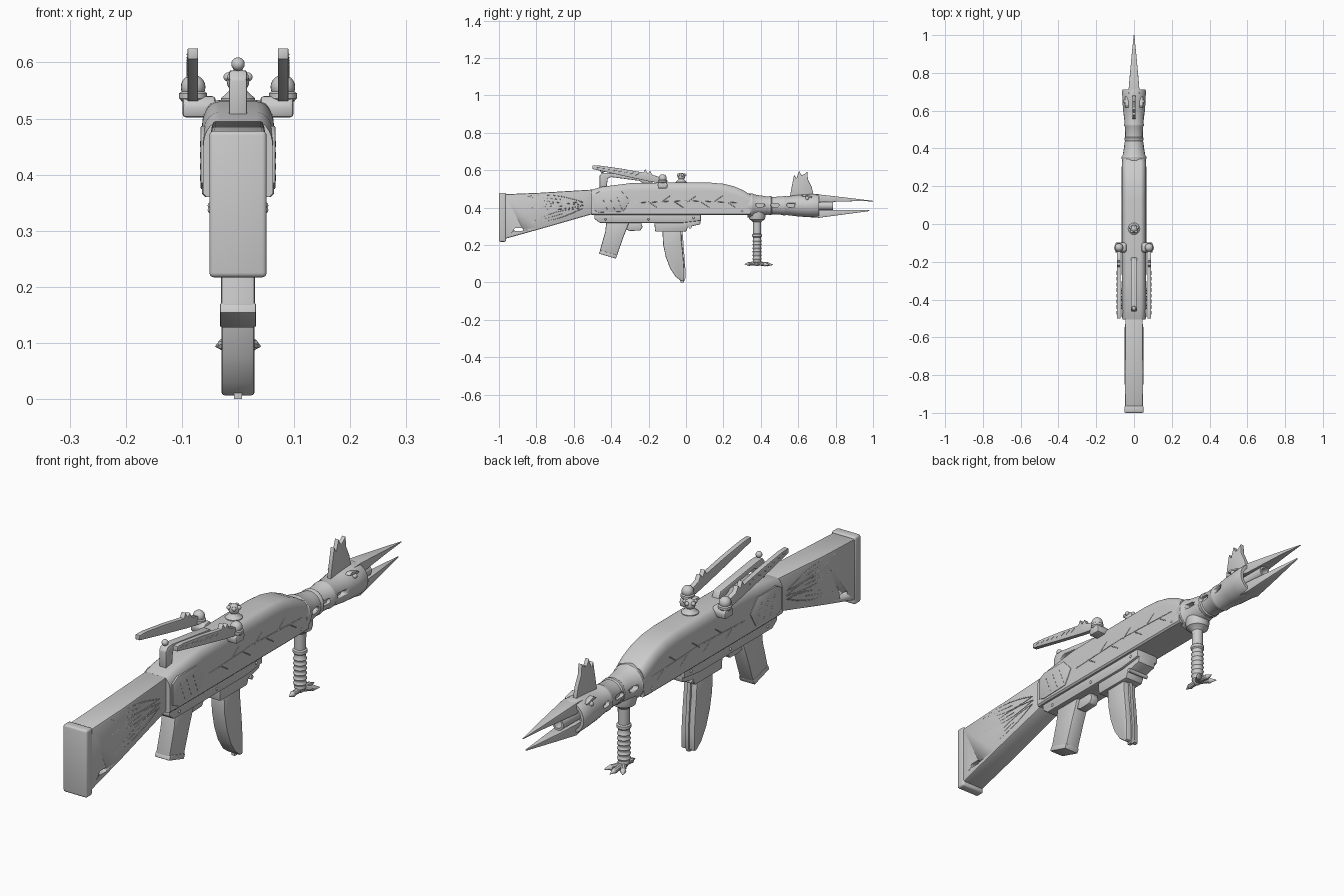
import bpy, bmesh, math
from mathutils import Vector

def finish(name, bm, bevel=0.0, segs=2):
    bmesh.ops.recalc_face_normals(bm, faces=bm.faces)
    if bevel:
        edges = [e for e in bm.edges if len(e.link_faces) == 2 and e.calc_face_angle() > 0.6]
        bmesh.ops.bevel(bm, geom=edges, offset=bevel, segments=segs, profile=0.5,
                        affect='EDGES', clamp_overlap=True)
    me = bpy.data.meshes.new(name)
    bm.to_mesh(me)
    bm.free()
    for p in me.polygons:
        p.use_smooth = True
    me.set_sharp_from_angle(angle=math.radians(32))
    ob = bpy.data.objects.new(name, me)
    bpy.context.collection.objects.link(ob)
    return ob

def loft(name, rings, bevel=0.0, segs=2):
    """Skin closed rings of equal point count and cap both ends."""
    bm = bmesh.new()
    vs = [[bm.verts.new(p) for p in r] for r in rings]
    n = len(rings[0])
    for a, b in zip(vs, vs[1:]):
        for i in range(n):
            bm.faces.new((a[i], a[(i + 1) % n], b[(i + 1) % n], b[i]))
    bm.faces.new(vs[0])
    bm.faces.new(vs[-1])
    return finish(name, bm, bevel, segs)

def prism(name, pts, x0, x1, bevel=0.0):
    """Side profile (y, z) extruded across x."""
    return loft(name, [[(x, y, z) for y, z in pts] for x in (x0, x1)], bevel)

def wedge(name, secs, bevel=0.0, segs=2):
    """Rectangular sections (y, z low, z high, half width) along y."""
    return loft(name, [[(-w, y, a), (w, y, a), (w, y, b), (-w, y, b)]
                       for y, a, b, w in secs], bevel, segs)

def lathe(name, base, axis, prof, n=28):
    """Profile (distance along axis, radius) turned around axis."""
    base, axis = Vector(base), Vector(axis).normalized()
    u = axis.orthogonal().normalized()
    v = axis.cross(u)
    t = [2 * math.pi * i / n for i in range(n)]
    return loft(name, [[base + axis * d + (u * math.cos(k) + v * math.sin(k)) * r for k in t]
                       for d, r in prof])

def ball(name, c, r):
    bm = bmesh.new()
    bmesh.ops.create_uvsphere(bm, u_segments=20, v_segments=12, radius=r)
    bmesh.ops.translate(bm, verts=bm.verts, vec=c)
    return finish(name, bm)

def line(name, pts, r=0.0016):
    cu = bpy.data.curves.new(name, 'CURVE')
    cu.dimensions = '3D'
    cu.bevel_depth, cu.bevel_resolution = r, 0
    sp = cu.splines.new('POLY')
    sp.points.add(len(pts) - 1)
    for p, co in zip(sp.points, pts):
        p.co = (*co, 1)
    ob = bpy.data.objects.new(name, cu)
    bpy.context.collection.objects.link(ob)

def slot(target, y, z, ly, lz, x0, x1):
    """Cut a rounded slot through the side of a part."""
    pts = []
    for i in range(16):
        t = 2 * math.pi * (i + 0.5) / 16
        pts.append((y + math.copysign(ly - lz, math.cos(t)) + lz * math.cos(t), z + lz * math.sin(t)))
    c = prism("slot_cutter", pts, x0, x1)
    c.hide_render = True
    c.hide_set(True)
    m = target.modifiers.new("slot", 'BOOLEAN')
    m.operation, m.object, m.solver = 'DIFFERENCE', c, 'EXACT'

# stock and butt plate
stock = wedge("stock", [(-0.97, .232, .471, .048), (-0.78, .285, .479, .049),
                        (-0.50, .365, .496, .046)], .007)
slot(stock, -.895, .282, .024, .008, -.1, .1)
wedge("butt_plate", [(-1.0, .217, .478, .051), (-.962, .217, .478, .051)], .008, 3)

# receiver with rounded shoulders
rings = []
for y, top, w in ((-.505, .495, .062), (-.45, .511, .064), (-.3, .530, .064), (-.1, .533, .064),
                  (.13, .533, .064), (.2, .527, .064), (.26, .512, .064), (.31, .490, .064),
                  (.345, .468, .062)):
    arc = [(w - .03 + .03 * math.cos(a), top - .045 + .045 * math.sin(a))
           for a in [math.pi / 2 * i / 7 for i in range(8)]]
    half = [(w - .006, .36), (w, .366)] + arc
    rings.append([(x, y, z) for x, z in half] + [(-x, y, z) for x, z in reversed(half)])
loft("receiver", rings)

# lower receiver, magazine well, trigger guard
prism("lower_receiver", [(-.49, .365), (-.49, .34), (-.46, .318), (-.02, .318), (.08, .33), (.08, .365)],
      -.05, .05, .005)
prism("magazine_well", [(-.17, .33), (-.165, .272), (.0, .272), (.01, .295), (.075, .31), (.08, .335)],
      -.04, .04, .004)
prism("trigger_guard", [(-.335, .32), (-.325, .285), (-.30, .275), (-.245, .277), (-.232, .295), (-.24, .32)],
      -.018, .018, .004)
lathe("release_pin", (-.045, .022, .295), (1, 0, 0), [(0, .008), (.09, .008)], 14)

# curved magazine with a front rib
prism("magazine", [(-.127, .29), (-.122, .20), (-.108, .135), (-.085, .075), (-.055, .03), (-.024, .006),
                   (-.01, .008), (-.010, .07), (-.016, .15), (-.024, .22), (-.027, .29)], -.029, .029, .005)
prism("magazine_rib", [(-.04, .28), (-.03, .15), (-.03, .0), (-.012, .0), (-.004, .02), (-.004, .08),
                       (-.010, .16), (-.019, .28)], -.007, .007)

# pistol grip
prism("pistol_grip", [(-.425, .33), (-.432, .27), (-.462, .165), (-.372, .135), (-.335, .24), (-.30, .33)],
      -.030, .030, .006)
prism("grip_cap", [(-.458, .172), (-.466, .154), (-.376, .127), (-.367, .145)], -.032, .032, .003)

# barrel, muzzle and bore
barrel = lathe("barrel", (0, 0, .41), (0, 1, 0),
               [(.33, .064), (.355, .066), (.365, .060), (.41, .053), (.44, .048), (.445, .051), (.455, .051),
                (.46, .047), (.515, .049), (.52, .052), (.53, .052), (.535, .05), (.60, .058), (.66, .062),
                (.705, .063), (.712, .060), (.712, .048), (.67, .044)], 36)
for y in (.395, .475, .56):
    slot(barrel, y, .413, .022, .010, .035, .1)
    slot(barrel, y, .413, .022, .010, -.1, -.035)
lathe("bore", (0, 0, .41), (0, 1, 0), [(.66, .024), (.785, .024), (.785, .016), (.72, .016)])

# beak blades and nostril ridge
wedge("upper_beak", [(.66, .44, .466, .026), (.71, .428, .470, .029), (.80, .431, .460, .021),
                     (.90, .434, .448, .012), (1.0, .4335, .436, .0015)], .002)
wedge("lower_beak", [(.66, .352, .385, .024), (.71, .345, .388, .028), (.80, .357, .386, .020),
                     (.98, .381, .386, .0015)], .002)
for s in (1, -1):
    ball("eye", (s * .046, .648, .449), .010)
    prism("eye_brow", [(.615, .462), (.67, .452), (.675, .458), (.63, .470)], s * .028, s * .048, .001)

# crest front sight
prism("crest", [(.555, .455), (.567, .52), (.578, .575), (.59, .555), (.605, .597), (.618, .572), (.632, .578),
                (.648, .592), (.652, .55), (.672, .51), (.685, .455)], -.008, .008, .002)

# leg fore grip with scaly ribs and clawed foot
prof = [(.10, .015), (.108, .022)]
for i in range(6):
    z = .118 + i * .019
    prof += [(z, .021), (z + .008, .025), (z + .015, .021)]
prof += [(.24, .021), (.245, .026), (.256, .026), (.26, .021), (.322, .022), (.33, .030), (.337, .042),
         (.355, .046), (.375, .046)]
lathe("leg", (0, .38, 0), (0, 0, 1), prof)
ball("ankle", (0, .38, .104), .017)
for q in ((0, .466, .094), (.040, .445, .094), (-.040, .445, .094), (0, .312, .097)):
    a, b = Vector((0, .38, .102)), Vector(q)
    length = (b - a).length
    lathe("toe", a, b - a, [(0, .012), (length * .55, .010), (length * .65, .0115), (length * .75, .008),
                            (length, .001)], 10)

# carry handle with rear sight bead
prism("carry_handle", [(-.462, .505), (-.462, .570), (-.45, .585), (-.42, .586), (-.19, .555), (-.175, .525),
                       (-.22, .525), (-.25, .543), (-.40, .563), (-.418, .555), (-.425, .505)], -.016, .016, .004)
ball("rear_bead", (0, -.447, .597), .012)

# middle sight: collar, bead, side knobs
lathe("sight_collar", (0, -.025, 0), (0, 0, 1),
      [(.525, .030), (.536, .031), (.541, .025), (.552, .014), (.56, .012)])
ball("sight_bead", (0, -.025, .566), .020)
for i in range(5):
    a = math.pi / 2 + i * math.tau / 5
    ball("sight_knob", (.019 * math.cos(a), -.025 + .019 * math.sin(a), .574), .008)

for s in (1, -1):
    # folded wing on a ball joint
    prism("wing_bracket", [(-.15, .502), (-.152, .525), (-.14, .54), (-.11, .54), (-.098, .525), (-.10, .502)],
          s * .04, s * .099, .006)
    lathe("joint_ring", (s * .08, -.125, 0), (0, 0, 1), [(.53, .020), (.536, .025), (.545, .025), (.55, .018)])
    ball("wing_joint", (s * .080, -.125, .556), .022)
    prism("wing", [(-.50, .625), (-.50, .606), (-.33, .568), (-.20, .540), (-.13, .528), (-.12, .556),
                   (-.18, .575), (-.192, .596), (-.205, .582), (-.218, .606), (-.228, .587), (-.34, .607),
                   (-.46, .624)], s * .071, s * .090, .002)
    for k in range(8):
        y = -.25 - k * .03
        line("wing_barb", [(s * .0902, y, .583 - (y + .25) * .15), (s * .0902, y - .02, .573 - (y + .25) * .19)], .0012)
    # hexagonal side panel with a row of stitches
    prism("side_panel", [(-.492, .47), (-.46, .487), (-.345, .487), (-.30, .437), (-.335, .378), (-.465, .374),
                         (-.492, .385)], s * .055, s * .0665, .002)
    for y0 in (-.45, -.41, -.37):
        for k in range(4):
            y, z = y0 + k * .008, .46 - k * .02
            line("panel_stitch", [(s * .0665, y, z), (s * .0665, y + .005, z - .011)], .001)
    # feather outlines on the stock
    for (ty, tz), (ry, rz), h in (((-.85, .462), (-.55, .43), .018), ((-.84, .402), (-.545, .412), .016),
                                  ((-.83, .320), (-.55, .397), .018)):
        for side in (1, -1, 0):
            x = s * .0478
            line("feather_line", [(x, ty + (ry - ty) * t, tz + (rz - tz) * t + side * h * math.sin(math.pi * t))
                                  for t in [i / 10 for i in range(11 if side else 7)]], .0017)
    # branching vein along the receiver
    x = s * .064
    line("vein", [(x, -.27, .425), (x, .0, .437), (x, .30, .425)])
    for k in range(7):
        y = -.2 + k * .07
        line("vein_branch", [(x, y, .43), (x, y + .045, .43 + (.033 if k % 2 else -.03))])
    # receiver pins
    for y, z in ((.30, .38), (-.43, .337), (-.2, .337), (.04, .345)):
        ball("pin", (s * (.061 if z > .36 else .048), y, z), .006)
